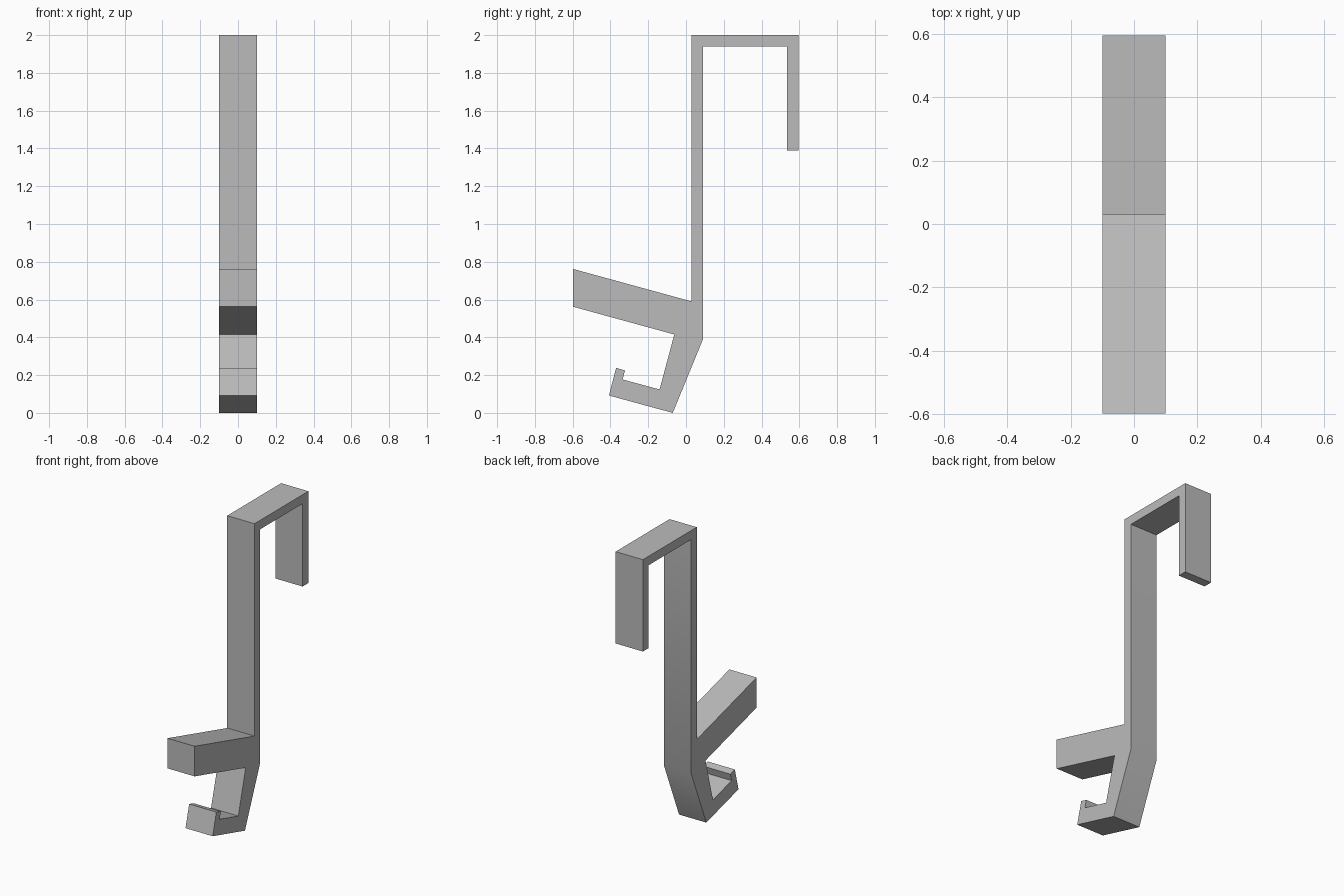
import bpy
import bmesh
import math
from mathutils import Vector

cube = bpy.data.objects.get("Cube")
if cube:
    bpy.data.objects.remove(cube, do_unlink=True)

WIDTH = 0.2

# Plain grey plastic
grey = bpy.data.materials.new("grey plastic")
grey.use_nodes = True
colour = (0.5, 0.5, 0.5, 1)
grey.diffuse_color = colour
grey.node_tree.nodes["Principled BSDF"].inputs["Base Color"].default_value = colour

# Side profile (y, z): over-door hook, stem, sloping arm and small lower hook
profile = [
    (0.03, 2.0), (0.595, 2.0), (0.595, 1.39), (0.535, 1.39),     # door clip
    (0.535, 1.94), (0.09, 1.94), (0.09, 0.39), (-0.07, 0.0),     # stem back
    (-0.408, 0.092), (-0.37, 0.238), (-0.323, 0.225),            # lower hook lip
    (-0.336, 0.177), (-0.14, 0.124), (-0.062, 0.415),            # lower hook inside
    (-0.598, 0.562), (-0.598, 0.762), (0.03, 0.59),              # sloping arm
]

# Extrude the profile across the width
bm = bmesh.new()
side = bm.faces.new([bm.verts.new((-WIDTH / 2, y, z)) for y, z in profile])
result = bmesh.ops.extrude_face_region(bm, geom=[side], use_keep_orig=True)
moved = [v for v in result["geom"] if isinstance(v, bmesh.types.BMVert)]
bmesh.ops.translate(bm, verts=moved, vec=Vector((WIDTH, 0, 0)))
bmesh.ops.recalc_face_normals(bm, faces=bm.faces)

mesh = bpy.data.meshes.new("door_hook")
bm.to_mesh(mesh)
bm.free()
mesh.materials.append(grey)
hook = bpy.data.objects.new("door_hook", mesh)
bpy.context.collection.objects.link(hook)

# Soften only the shallow bend at the back of the stem
bpy.ops.object.select_all(action="DESELECT")
hook.select_set(True)
bpy.context.view_layer.objects.active = hook
bpy.ops.object.shade_smooth_by_angle(angle=math.radians(30))
